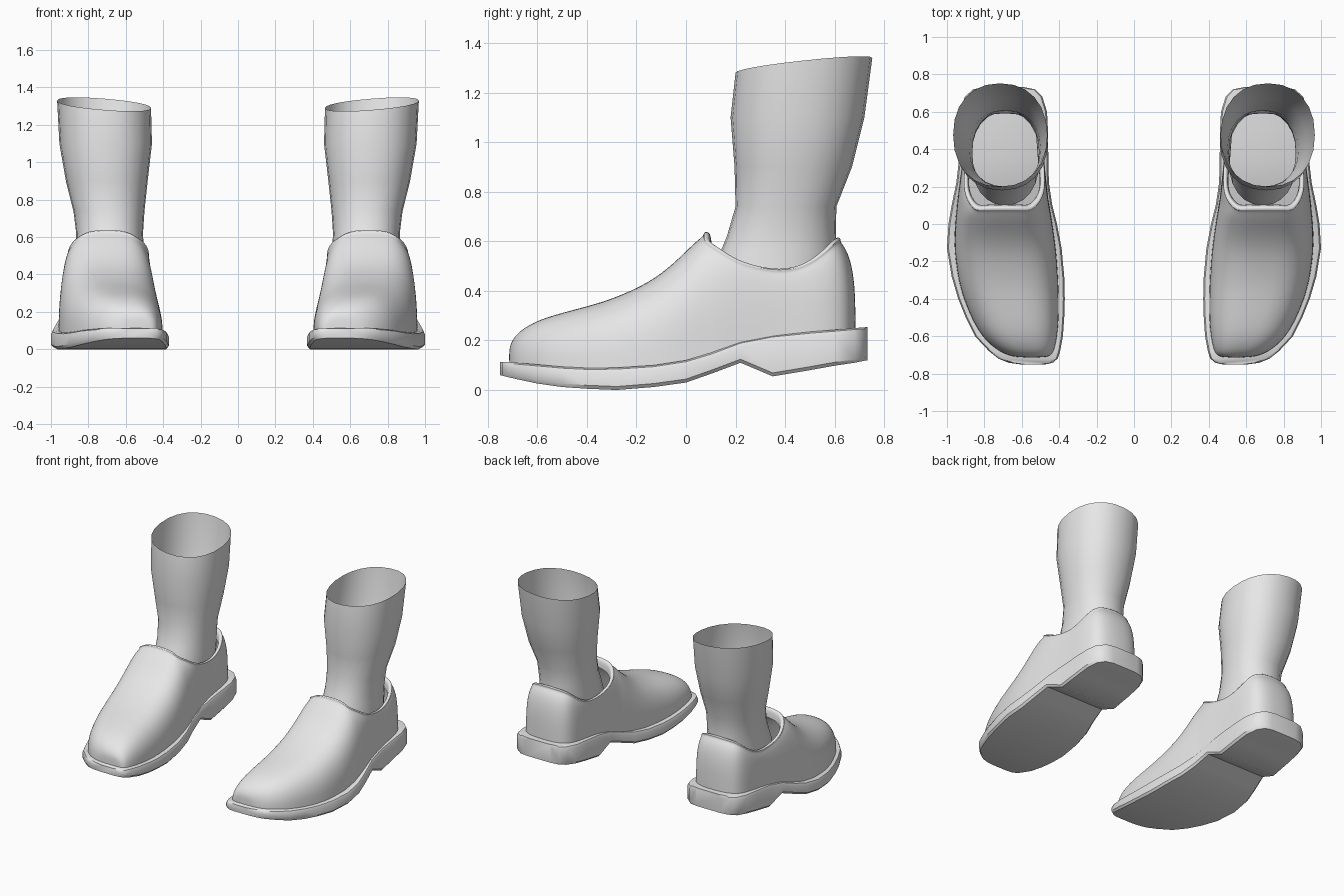
import bpy, bmesh, math
from mathutils import Vector

if "Cube" in bpy.data.objects:
    bpy.data.objects.remove(bpy.data.objects["Cube"])

grey = bpy.data.materials.new("light_grey")
grey.diffuse_color = (0.8, 0.8, 0.8, 1)
grey.use_nodes = True
grey.node_tree.nodes["Principled BSDF"].inputs["Base Color"].default_value = grey.diffuse_color


def finish(name, bm, angle, subdiv=0):
    """Turn the bmesh into a mirrored, smooth-shaded pair."""
    bmesh.ops.recalc_face_normals(bm, faces=bm.faces)
    me = bpy.data.meshes.new(name)
    bm.to_mesh(me)
    bm.free()
    me.materials.append(grey)
    ob = bpy.data.objects.new(name, me)
    bpy.context.collection.objects.link(ob)
    bpy.ops.object.select_all(action='DESELECT')
    ob.select_set(True)
    bpy.context.view_layer.objects.active = ob
    bpy.ops.object.shade_smooth_by_angle(angle=math.radians(angle))
    ob.modifiers.new("pair", 'MIRROR').use_axis = (True, False, False)
    if subdiv:
        sub = ob.modifiers.new("smooth", 'SUBSURF')
        sub.levels = sub.render_levels = subdiv
    return ob


def bridge(bm, a, b, closed=False):
    """Quads between two equally long rows of vertices."""
    n = len(a)
    for i in range(n if closed else n - 1):
        j = (i + 1) % n
        bm.faces.new((a[i], a[j], b[j], b[i]))


def spow(v, p):
    return math.copysign(abs(v) ** p, v)


# Sole stations: y, inner x, outer x, bottom z, welt z
SOLE = [(-.75, .47, .61, .06, .112), (-.742, .435, .67, .058, .113),
        (-.72, .408, .725, .052, .113), (-.68, .395, .775, .043, .11),
        (-.6, .38, .85, .026, .103), (-.5, .373, .9, .012, .094),
        (-.4, .37, .94, .005, .089), (-.28, .373, .975, 0, .09),
        (-.13, .387, 1.0, .012, .1), (0, .412, .992, .03, .12),
        (.1, .437, .975, .065, .15), (.22, .455, .95, .11, .195),
        (.35, .458, .935, .055, .22), (.5, .46, .93, .08, .235),
        (.6, .465, .925, .098, .243), (.68, .49, .905, .11, .25),
        (.72, .53, .86, .118, .253), (.732, .59, .8, .12, .254)]


def welt(y):
    for p, q in zip(SOLE, SOLE[1:]):
        if y <= q[0]:
            t = (y - p[0]) / (q[0] - p[0])
            return p[4] + t * (q[4] - p[4])
    return SOLE[-1][4]


# Sole with sloping heel block
bm = bmesh.new()
rows = []
for y, xl, xr, b, w in SOLE:
    sec = [(xl + .012, b), (xl, b + .014), (xl, w - .022), (xl + .008, w - .006), (xl + .025, w),
           (xr - .025, w), (xr - .008, w - .006), (xr, w - .022), (xr, b + .014), (xr - .012, b)]
    rows.append([bm.verts.new((x, y, z)) for x, z in sec])
for a, b in zip(rows, rows[1:]):
    bridge(bm, a, b, True)
bm.faces.new(rows[0])
bm.faces.new(rows[-1])
finish("sole", bm, 38)

# Shoe upper: arched vamp stations y, inner x, outer x, top z
VAMP = [(-.714, .47, .62, .17), (-.70, .44, .68, .205), (-.67, .425, .74, .24),
        (-.6, .41, .815, .282), (-.5, .402, .87, .312), (-.4, .402, .91, .338),
        (-.3, .405, .94, .367), (-.15, .415, .96, .432), (-.05, .428, .96, .51),
        (.03, .44, .955, .592), (.075, .447, .95, .626)]
# Quarter stations: base y, rim y, inner base x, inner rim x, outer base x, outer rim x, rim z
QUARTER = [(.13, .125, .458, .497, .945, .89, .56), (.2, .19, .465, .477, .935, .91, .517),
           (.28, .28, .475, .48, .925, .905, .485), (.41, .41, .485, .49, .91, .895, .468),
           (.52, .51, .49, .5, .905, .885, .508), (.61, .575, .505, .525, .885, .86, .562),
           (.66, .605, .545, .565, .845, .82, .592), (.682, .618, .61, .63, .77, .75, .6)]
bm = bmesh.new()
N, K = 20, 7
arches = []
for i, (y, xl, xr, top) in enumerate(VAMP):
    e = 2 / (2.4 + .8 * i / (len(VAMP) - 1))
    zb, c, h = welt(y) - .02, (xl + xr) / 2, (xr - xl) / 2
    arch = []
    for k in range(N + 1):
        p = math.pi * k / N
        arch.append(bm.verts.new((c - h * spow(math.cos(p), e), y,
                                  zb + (top - zb) * abs(math.sin(p)) ** e)))
    arches.append(arch)
for a, b in zip(arches, arches[1:]):
    bridge(bm, a, b)
bm.faces.new(arches[0])

# Side and heel walls follow the same rounded profile as the throat
e = 2 / 3.2
ang = [math.pi * k / N for k in range(K + 1)]
inward = [(1 - math.cos(p) ** e) / (1 - math.cos(ang[K]) ** e) for p in ang]
upward = [(math.sin(p) / math.sin(ang[K])) ** e for p in ang]


def wall(bx, by, rx, ry, rz):
    zb = welt(by) - .02
    return [bm.verts.new((bx + (rx - bx) * u, by + (ry - by) * u, zb + (rz - zb) * v))
            for u, v in zip(inward, upward)]


throat = arches[-1]
left = [wall(q[2], q[0], q[3], q[1], q[6]) for q in QUARTER]
right = [wall(q[4], q[0], q[5], q[1], q[6]) for q in QUARTER]
cols = ([throat[:K + 1]] + left + [wall(.69, .686, .69, .621, .603)]
        + right[::-1] + [throat[:N - K - 1:-1]])
for a, b in zip(cols, cols[1:]):
    bridge(bm, a, b)

# Rolled rim round the opening
rim = [c[-1] for c in cols] + throat[N - K - 1:K:-1]
centre = Vector((.69, .35, 0))
prev = rim
for move, lift in ((-.006, .009), (.01, .016), (.026, .004), (.03, -.05)):
    ring = []
    for v in rim:
        d = centre - v.co
        d.z = 0
        ring.append(bm.verts.new(v.co + d.normalized() * move + Vector((0, 0, lift))))
    bridge(bm, prev, ring, True)
    prev = ring
finish("shoe_upper", bm, 60, 2)

# Open sock tube: z, inner x, outer x, front y, back y
SOCK = [(.46, .505, .87, .10, .60), (.56, .505, .865, .14, .605), (.62, .508, .865, .165, .605),
        (.74, .5, .88, .2, .607), (.9, .483, .92, .196, .67), (1.1, .46, .955, .18, .72),
        (1.31, .465, .967, .2, .752)]
bm = bmesh.new()
prev = None
for z, xl, xr, yf, yb in SOCK:
    ring = []
    for k in range(24):
        p = math.tau * k / 24
        cx, cy = spow(math.cos(p), .9), spow(math.sin(p), .9)
        tilt = .03 * cy + .02 * cx if z > 1.2 else 0
        ring.append(bm.verts.new(((xl + xr) / 2 + cx * (xr - xl) / 2,
                                  (yf + yb) / 2 + cy * (yb - yf) / 2, z + tilt)))
    if prev:
        bridge(bm, prev, ring, True)
    prev = ring
finish("sock", bm, 60)
